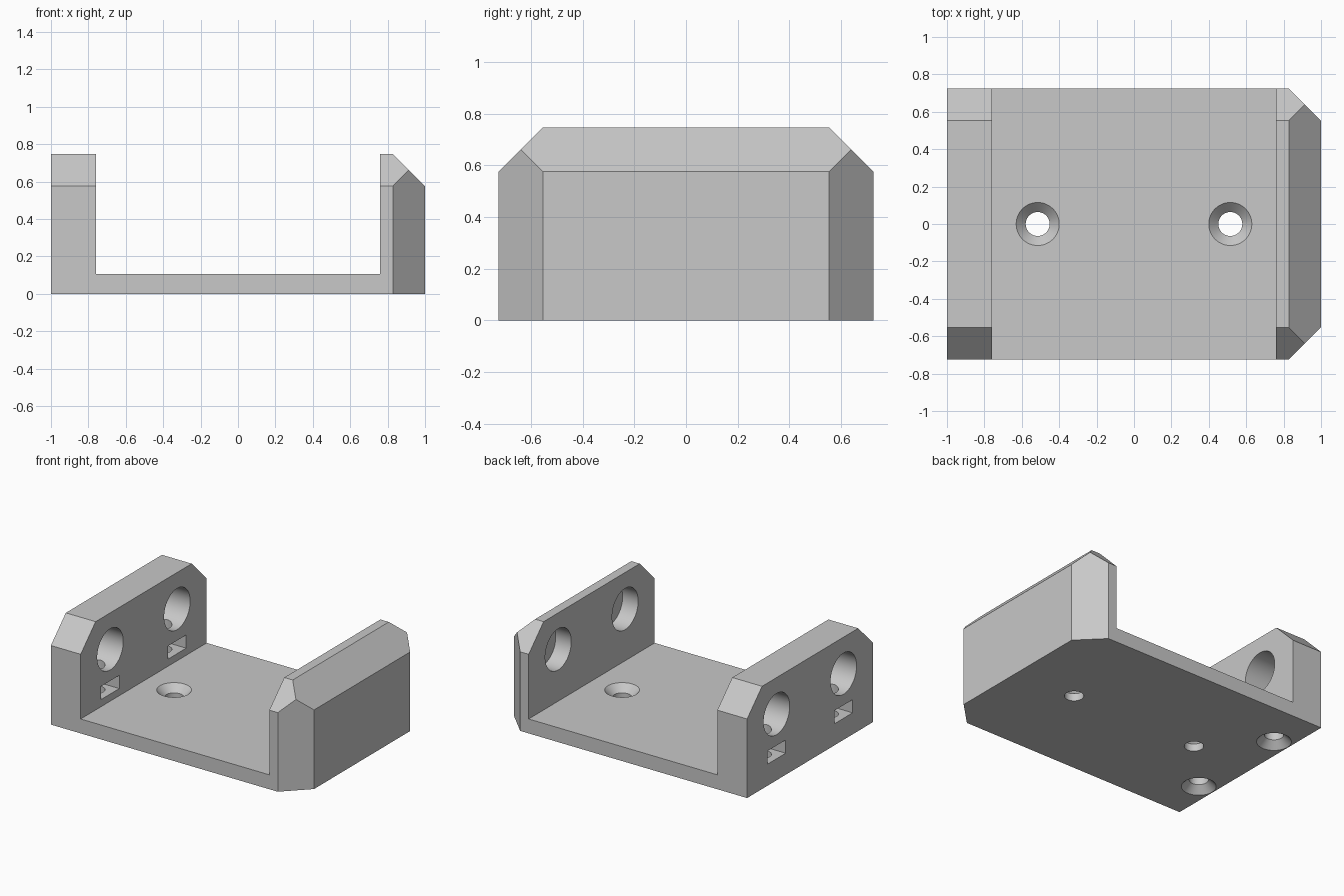
import bpy, bmesh, math
from mathutils import Matrix, Vector

if "Cube" in bpy.data.objects:
    bpy.data.objects.remove(bpy.data.objects["Cube"], do_unlink=True)

HALF_Y, TOP, FLOOR, INNER = 0.725, 0.748, 0.105, 0.76
HOLE_Y, HOLE_Z, CLAMP_X = 0.385, 0.482, -0.88

grey = bpy.data.materials.new("plain_grey")
grey.use_nodes = True
colour = (0.578, 0.578, 0.578, 1)
grey.diffuse_color = colour
grey.node_tree.nodes["Principled BSDF"].inputs["Base Color"].default_value = colour


def to_object(name, bm):
    bmesh.ops.recalc_face_normals(bm, faces=bm.faces)
    mesh = bpy.data.meshes.new(name)
    bm.to_mesh(mesh)
    bm.free()
    obj = bpy.data.objects.new(name, mesh)
    bpy.context.collection.objects.link(obj)
    mesh.materials.append(grey)
    return obj


def lathe(name, profile, matrix, sides=64):
    """Closed solid turned about local z from (radius, height) points."""
    bm = bmesh.new()
    rings = []
    for r, h in profile:
        angles = [math.tau * i / sides for i in range(sides)]
        rings.append([bm.verts.new((r * math.cos(a), r * math.sin(a), h)) for a in angles])
    for low, high in zip(rings, rings[1:]):
        for i in range(sides):
            j = (i + 1) % sides
            bm.faces.new((low[i], low[j], high[j], high[i]))
    bm.faces.new(rings[0])
    bm.faces.new(rings[-1])
    bm.transform(matrix)
    return to_object(name, bm)


def box(name, centre, size):
    bm = bmesh.new()
    bmesh.ops.create_cube(bm, size=1)
    bm.transform(Matrix.Translation(centre) @ Matrix.Diagonal((*size, 1)))
    return to_object(name, bm)


# U-shaped bracket: profile extruded from front to back
bm = bmesh.new()
outline = [(-1, 0), (1, 0), (1, TOP), (INNER, TOP), (INNER, FLOOR),
           (-INNER, FLOOR), (-INNER, TOP), (-1, TOP)]
face = bm.faces.new([bm.verts.new((x, -HALF_Y, z)) for x, z in outline])
out = bmesh.ops.extrude_face_region(bm, geom=[face])
moved = [v for v in out["geom"] if isinstance(v, bmesh.types.BMVert)]
bmesh.ops.translate(bm, verts=moved, vec=(0, 2 * HALF_Y, 0))
bmesh.ops.recalc_face_normals(bm, faces=bm.faces)

# Chamfers: wall ends, then the outer edges of the left wall
CH = 0.172
chamfers = [((0, HALF_Y - CH, TOP), (0, 1, 1)), ((0, CH - HALF_Y, TOP), (0, -1, 1)),
            ((1 - CH, 0, TOP), (1, 0, 1)),
            ((1 - CH, HALF_Y, 0), (1, 1, 0)), ((1 - CH, -HALF_Y, 0), (1, -1, 0))]
for point, normal in chamfers:
    cut = bmesh.ops.bisect_plane(bm, geom=bm.verts[:] + bm.edges[:] + bm.faces[:],
                                 plane_co=point, plane_no=Vector(normal).normalized(),
                                 clear_outer=True)
    rim = [e for e in cut["geom_cut"] if isinstance(e, bmesh.types.BMEdge)]
    bmesh.ops.holes_fill(bm, edges=rim, sides=0)
bracket = to_object("bracket", bm)

# Hole cutters
cutters = []
along_x = Matrix.Rotation(math.pi / 2, 4, "Y")
for s in (-1, 1):
    y = s * HOLE_Y
    # countersunk mounting hole in the floor
    cutters.append(lathe("floor_hole_cutter",
                         [(0.064, -0.1), (0.064, FLOOR - 0.051), (0.115, FLOOR), (0.115, 0.2)],
                         Matrix.Translation((s * 0.515, 0, 0))))
    # rod hole through the right wall
    cutters.append(lathe("rod_hole_cutter", [(0.15, -0.3), (0.15, 0.3)],
                         Matrix.Translation((CLAMP_X, y, HOLE_Z)) @ along_x))
    # blind rod socket in the left wall
    cutters.append(lathe("rod_socket_cutter", [(0.15, -0.1), (0.15, 0.125)],
                         Matrix.Translation((INNER, y, HOLE_Z)) @ along_x))
    # nut slot below the rod hole
    cutters.append(box("nut_slot_cutter", (CLAMP_X, y, 0.205), (0.5, 0.208, 0.096)))
    # clamp screw hole, countersunk from underneath
    cutters.append(lathe("clamp_screw_cutter",
                         [(0.115, -0.1), (0.115, 0), (0.064, 0.051), (0.064, HOLE_Z - 0.05)],
                         Matrix.Translation((CLAMP_X, y, 0))))

bpy.ops.object.select_all(action="DESELECT")
bpy.context.view_layer.objects.active = bracket
bracket.select_set(True)
for cutter in cutters:
    mod = bracket.modifiers.new("cut", "BOOLEAN")
    mod.operation = "DIFFERENCE"
    mod.solver = "EXACT"
    mod.object = cutter
    bpy.ops.object.modifier_apply(modifier=mod.name)
    bpy.data.objects.remove(cutter, do_unlink=True)

bpy.ops.object.shade_smooth_by_angle(angle=math.radians(30))
